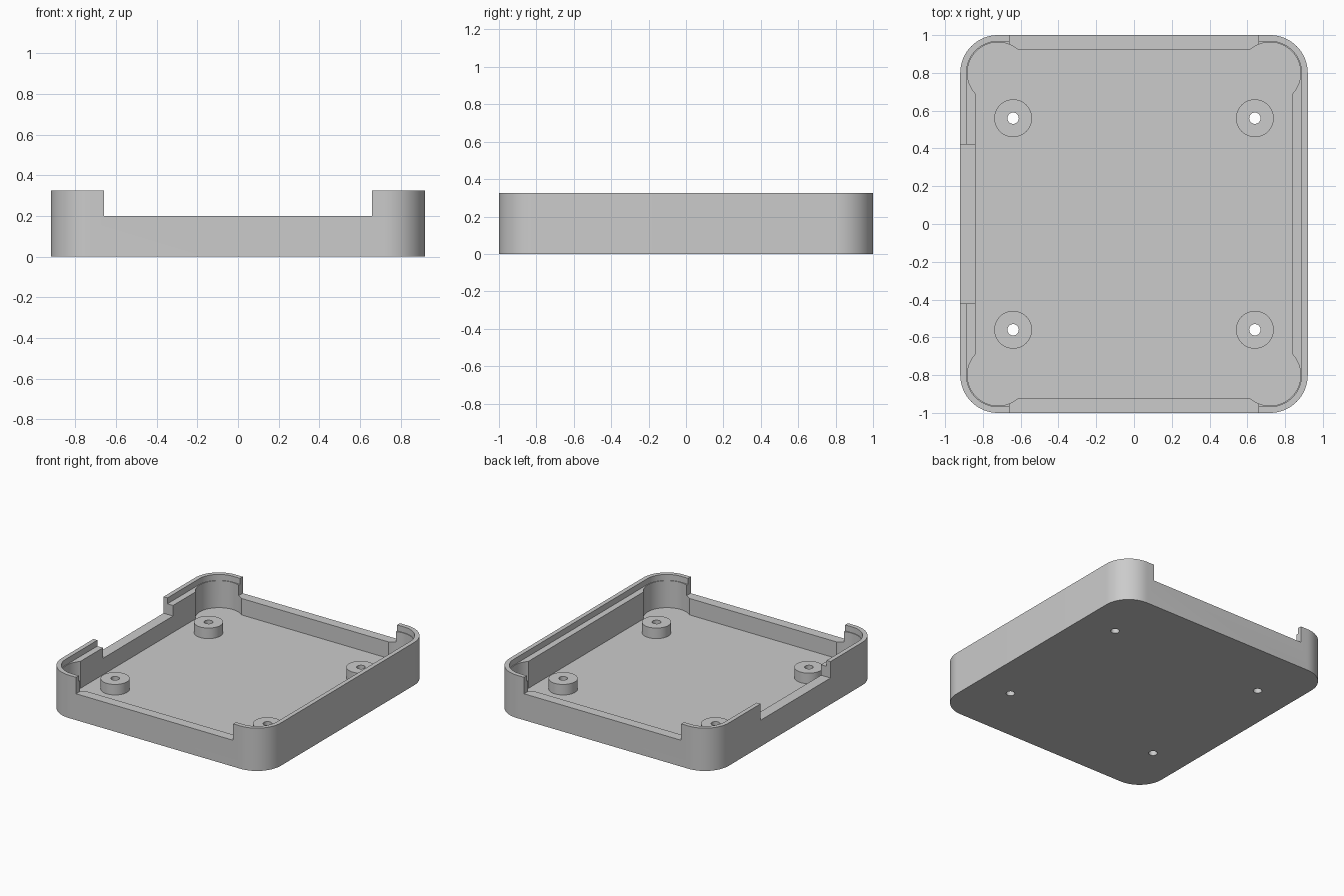
import bpy, math

cube = bpy.data.objects.get("Cube")
if cube:
    bpy.data.objects.remove(cube)

HX, HY, TOP = 0.92, 1.0, 0.325      # outer half sizes and height
RADIUS, FLOOR, LEDGE = 0.2, 0.075, 0.28
LIP = 0.033                         # thickness of the raised rim
NOTCH, ABOVE = 0.2, 0.5             # notch floor, and cutter top

grey = bpy.data.materials.new("plain_grey")
grey.use_nodes = True
colour = (0.6, 0.6, 0.6, 1)
grey.diffuse_color = colour
grey.node_tree.nodes["Principled BSDF"].inputs["Base Color"].default_value = colour


def prism(name, outline, z0, z1):
    """Closed upright solid from a counterclockwise outline."""
    n = len(outline)
    verts = [(x, y, z) for z in (z0, z1) for x, y in outline]
    faces = [tuple(reversed(range(n))), tuple(range(n, 2 * n))]
    faces += [(i, (i + 1) % n, n + (i + 1) % n, n + i) for i in range(n)]
    mesh = bpy.data.meshes.new(name)
    mesh.from_pydata(verts, [], faces)
    mesh.materials.append(grey)
    obj = bpy.data.objects.new(name, mesh)
    bpy.context.collection.objects.link(obj)
    return obj


def circle(cx, cy, r, n=48):
    return [(cx + r * math.cos(math.tau * i / n), cy + r * math.sin(math.tau * i / n))
            for i in range(n)]


def rounded(hx, hy, r, n=16):
    points = []
    for k, (sx, sy) in enumerate([(1, 1), (-1, 1), (-1, -1), (1, -1)]):
        for i in range(n + 1):
            a = math.pi / 2 * (k + i / n)
            points.append((sx * (hx - r) + r * math.cos(a), sy * (hy - r) + r * math.sin(a)))
    return points


def rect(x0, x1, y0, y1):
    return [(x0, y0), (x1, y0), (x1, y1), (x0, y1)]


def combine(target, tool, operation):
    mod = target.modifiers.new(tool.name, "BOOLEAN")
    mod.operation, mod.object, mod.solver = operation, tool, "EXACT"
    bpy.context.view_layer.objects.active = target
    bpy.ops.object.modifier_apply(modifier=mod.name)
    bpy.data.objects.remove(tool)


def cut(target, outline, z0, z1=ABOVE):
    combine(target, prism("cutter", outline, z0, z1), "DIFFERENCE")


corners = [(sx, sy) for sx in (-1, 1) for sy in (-1, 1)]

# Outer shell, stepped rim and main cavity
tray = prism("case_tray", rounded(HX, HY, RADIUS), 0, TOP)
cut(tray, rounded(HX - LIP, HY - LIP, RADIUS - LIP), LEDGE)
cut(tray, rounded(0.84, 0.925, 0.06, 4), FLOOR)

# Round pockets in the corners
for sx, sy in corners:
    cut(tray, circle(sx * (HX - RADIUS), sy * (HY - RADIUS), 0.162, 64), FLOOR)

# Wall notches: front, back and right side
cut(tray, rect(-0.66, 0.66, -1.1, -0.8), NOTCH)
cut(tray, rect(-0.66, 0.66, 0.8, 1.1), NOTCH)
cut(tray, rect(-1.1, -0.8, -0.42, 0.42), NOTCH)

# Screw posts with holes through the floor
for sx, sy in corners:
    x, y = sx * 0.64, sy * 0.56
    combine(tray, prism("screw_post", circle(x, y, 0.1), 0.04, 0.155), "UNION")
    cut(tray, circle(x, y, 0.03, 32), -0.1)

# Smooth curves, crisp edges
bpy.ops.object.select_all(action="DESELECT")
tray.select_set(True)
bpy.context.view_layer.objects.active = tray
bpy.ops.object.shade_smooth_by_angle(angle=math.radians(30))
